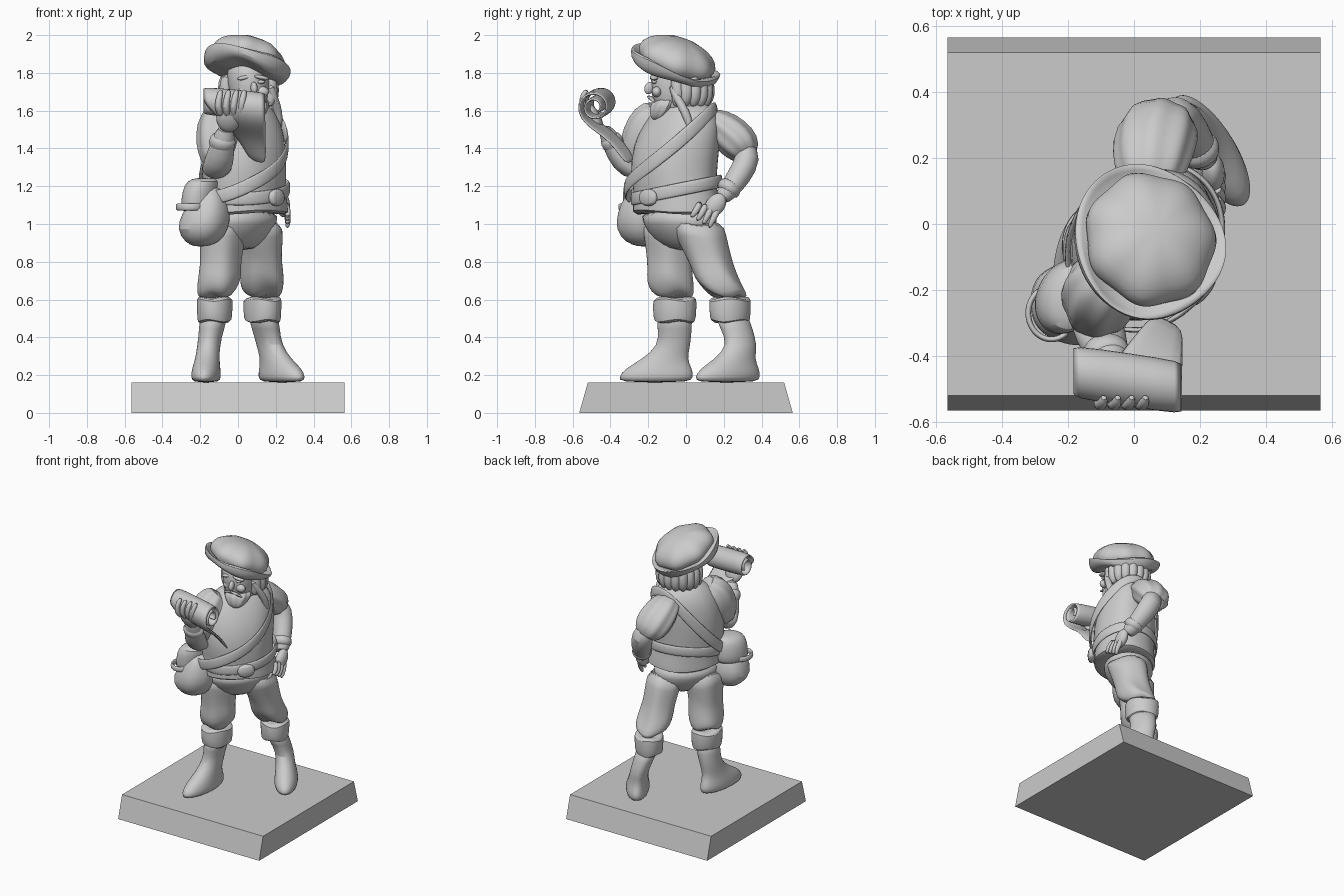
import bpy, bmesh, math
from mathutils import Vector, Euler
from math import sin, cos, pi, radians

cube = bpy.data.objects.get("Cube")
if cube:
    bpy.data.objects.remove(cube)

GREY = (.6, .6, .6, 1)
clay = bpy.data.materials.new("plain_grey")
clay.use_nodes = True
clay.diffuse_color = GREY
clay.node_tree.nodes["Principled BSDF"].inputs["Base Color"].default_value = GREY
TWIST = radians(50)


def finish(name, bm, subdiv=0, thickness=0, angle=50):
    """Turn a bmesh into a smooth shaded, single-colour object."""
    bmesh.ops.recalc_face_normals(bm, faces=bm.faces)
    mesh = bpy.data.meshes.new(name)
    bm.to_mesh(mesh)
    bm.free()
    mesh.materials.append(clay)
    obj = bpy.data.objects.new(name, mesh)
    bpy.context.collection.objects.link(obj)
    if thickness:
        solid = obj.modifiers.new("thickness", 'SOLIDIFY')
        solid.thickness = thickness
        solid.offset = 0
    if subdiv:
        obj.modifiers.new("smooth", 'SUBSURF').levels = subdiv
        obj.modifiers["smooth"].render_levels = subdiv
    bpy.ops.object.select_all(action='DESELECT')
    obj.select_set(True)
    bpy.context.view_layer.objects.active = obj
    bpy.ops.object.shade_smooth_by_angle(angle=radians(angle))
    return obj


def loft(name, rings, yaw=0, follow=False, ribs=0, amp=0, sag=0, sides=24):
    """Skin oval rings (x, y, z, rx, ry), level or square to their path."""
    bm = bmesh.new()
    centres = [Vector(r[:3]) for r in rings]
    loops = []
    for i, (c, ring) in enumerate(zip(centres, rings)):
        u, v = Vector((cos(yaw), sin(yaw), 0)), Vector((-sin(yaw), cos(yaw), 0))
        if follow:
            t = centres[min(i + 1, len(rings) - 1)] - centres[max(i - 1, 0)]
            v = t.cross(Vector((1, 0, 0))).normalized()
            u = v.cross(t).normalized()
        loop = []
        for k in range(sides):
            a = 2 * pi * k / sides
            fold = 1 + amp * cos(ribs * a)
            drop = Vector((0, 0, sag * sin(3 * a + i)))
            loop.append(bm.verts.new(c + (u * ring[3] * cos(a) + v * ring[-1] * sin(a)) * fold + drop))
        loops.append(loop)
    for low, high in zip(loops, loops[1:]):
        for k in range(sides):
            j = (k + 1) % sides
            bm.faces.new((low[k], low[j], high[j], high[k]))
    bm.faces.new(loops[0][::-1])
    bm.faces.new(loops[-1])
    return finish(name, bm, 1)


def ball(name, centre, size, turn=(0, 0, 0)):
    bm = bmesh.new()
    bmesh.ops.create_uvsphere(bm, u_segments=20, v_segments=12, radius=1)
    obj = finish(name, bm)
    obj.location, obj.scale, obj.rotation_euler = centre, size, turn
    return obj


def ribbon(name, points, axis, width, thickness=.02):
    """Closed flat band through points, facing away from a vertical axis."""
    bm = bmesh.new()
    pts = [Vector(p) for p in points]
    pairs = []
    for i, p in enumerate(pts):
        t = pts[(i + 1) % len(pts)] - pts[i - 1]
        out = Vector((p.x - axis[0], p.y - axis[1], 0))
        side = t.cross(out).normalized() * width / 2
        pairs.append([bm.verts.new(p + side), bm.verts.new(p - side)])
    for i, (a, b) in enumerate(pairs):
        c, d = pairs[(i + 1) % len(pairs)]
        bm.faces.new((a, b, d, c))
    return finish(name, bm, 2, thickness)


# Base: block with sloping front and back
bm = bmesh.new()
bmesh.ops.create_cube(bm, size=1)
for v in bm.verts:
    top = v.co.z > 0
    v.co = (v.co.x * 1.13, v.co.y * (1.04 if top else 1.13), .16 if top else 0)
finish("base", bm, angle=20)


# Legs: boot, turned cuff, gathered trousers
def leg(side, sole, ankle, shin, knee, hip, yaw):
    toe = Vector((sin(yaw), -cos(yaw), 0))
    sole, ankle, shin, knee, hip = map(Vector, (sole, ankle, shin, knee, hip))
    instep = sole.lerp(ankle, .5)
    heights = ((0, .07, .19), (.03, .08, .2), (.075, .075, .18))
    rings = [(*(sole + Vector((0, 0, h)) - toe * h * .25), a, b) for h, a, b in heights]
    rings += [(instep.x, instep.y, .285, .064, .118), (*ankle, .06, .085),
              (*ankle.lerp(shin, .5), .066, .09), (*shin, .08, .1)]
    loft(side + "_boot", rings, yaw)
    down, up = shin - Vector((0, 0, .05)), shin + Vector((0, 0, .08))
    loft(side + "_boot_cuff", [(*down, .07, .08), (*down, .092, .112), (*shin, .093, .114),
                               (*up, .1, .12), (*up, .075, .09)], yaw, amp=.02, ribs=3, sag=.008)
    loft(side + "_trouser_leg", [(*up, .078, .09), (*up.lerp(knee, .35), .105, .115), (*knee, .118, .124),
                                 (*knee.lerp(hip, .25), .108, .116), (*knee.lerp(hip, .45), .113, .122),
                                 (*knee.lerp(hip, .7), .12, .132), (*hip, .13, .15)],
         yaw, amp=.03, ribs=5, sag=.014)


leg("right", (-.17, -.165, .16), (-.155, -.06, .36), (-.125, -.06, .53),
    (-.1, -.085, .7), (-.08, -.09, 1.02), radians(-4))
leg("left", (.235, .215, .16), (.165, .3, .36), (.13, .235, .53),
    (.13, .165, .7), (.11, .05, 1.02), radians(32))
loft("trouser_seat", [(.02, -.02, .86, .08, .05), (.02, -.02, .92, .18, .12), (.02, -.03, 1, .22, .165),
                      (.02, -.04, 1.08, .23, .18)], TWIST)

# Jacket body with flared hem and collar
loft("jacket", [(.04, -.05, 1.06, .2, .17), (.04, -.05, 1.05, .268, .22), (.04, -.05, 1.15, .235, .195),
                (.03, -.07, 1.26, .245, .215), (.03, -.05, 1.42, .25, .205), (.03, -.02, 1.54, .23, .17),
                (.04, -.01, 1.61, .175, .13), (.05, -.02, 1.65, .1, .09)], TWIST, ribs=6, amp=.012, sag=.008)
loft("jacket_collar", [(.05, -.02, 1.58, .13, .13), (.05, -.03, 1.67, .12, .12), (.05, -.03, 1.68, .08, .08)], TWIST)

# Belt, buckle and shoulder strap
loop = []
for k in range(20):
    a = 2 * pi * k / 20
    w, d = .253 * cos(a), .214 * sin(a)
    y = -.05 + w * sin(TWIST) + d * cos(TWIST)
    loop.append((.04 + w * cos(TWIST) - d * sin(TWIST), y, 1.19 + y * .2))
ribbon("belt", loop, (.04, -.05), .075)
bm = bmesh.new()
bmesh.ops.create_cube(bm, size=1)
buckle = finish("belt_buckle", bm, 2)
buckle.location, buckle.scale = (.205, -.2, 1.14), (.14, .06, .11)
buckle.rotation_euler = (0, 0, TWIST)
ribbon("shoulder_strap", [(.07, .17, 1.64), (.2, .13, 1.59), (.28, -.03, 1.44), (.235, -.21, 1.3),
                          (.06, -.34, 1.2), (-.12, -.31, 1.13), (-.21, -.16, 1.15), (-.2, 0, 1.28),
                          (-.1, .14, 1.48)], (.02, -.06), .08)

# Satchel, flask and handle
loft("satchel", [(-.2, -.22, .88, .03, .03), (-.19, -.23, .9, .09, .09), (-.19, -.24, .97, .14, .135),
                 (-.17, -.24, 1.06, .13, .125), (-.15, -.24, 1.15, .085, .085), (-.14, -.23, 1.2, .05, .05)],
     ribs=5, amp=.02)
loft("flask", [(-.21, -.22, 1.06, .07, .1), (-.21, -.22, 1.08, .09, .12), (-.2, -.22, 1.18, .09, .12),
               (-.18, -.22, 1.23, .085, .11), (-.17, -.22, 1.245, .05, .06)], radians(-25))
ribbon("flask_handle", [(-.25 + .075 * cos(k * pi / 5), -.27 + .085 * sin(k * pi / 5), 1.09) for k in range(10)],
       (-.25, -.27), .04)

# Left arm: slashed puff sleeve, forearm, hand on hip
loft("left_puff_sleeve", [(.05, .11, 1.57, .08, .05), (.05, .17, 1.53, .11, .085), (.06, .24, 1.47, .125, .105),
                          (.08, .3, 1.41, .12, .1), (.1, .325, 1.35, .075, .065)],
     follow=True, ribs=8, amp=.05, sides=32)
loft("left_forearm", [(.09, .3, 1.42, .06, .06), (.12, .335, 1.35, .075, .07), (.16, .28, 1.25, .07, .065),
                      (.2, .22, 1.17, .054, .052), (.22, .18, 1.13, .045, .04)], follow=True)
loft("left_sleeve_cuff", [(.18, .25, 1.22, .058, .058), (.195, .225, 1.185, .07, .068), (.2, .21, 1.16, .06, .056)],
     follow=True)
ball("left_palm", (.24, .155, 1.1), (.035, .05, .07), (radians(-38), 0, 0))
for k in range(4):
    y, drop = .175 - k * .032, .01 * k
    loft("left_finger", [(.245, y, 1.09 + drop, .021), (.268, y - .03, 1.03 + drop, .019),
                         (.26, y - .055, .975 + drop * 2, .011)], follow=True, sides=8)

# Right arm: puff sleeve, raised forearm, cuff
loft("right_puff_sleeve", [(-.05, -.13, 1.61, .07, .07), (-.09, -.18, 1.56, .115, .11), (-.105, -.22, 1.46, .12, .12),
                           (-.115, -.26, 1.36, .095, .1), (-.12, -.28, 1.3, .06, .06)],
     follow=True, ribs=8, amp=.05, sides=32)
loft("right_forearm", [(-.12, -.24, 1.34, .06, .06), (-.12, -.28, 1.27, .075, .06), (-.1, -.34, 1.33, .08, .065),
                       (-.08, -.39, 1.43, .062, .055), (-.06, -.44, 1.52, .045, .035)], follow=True)
loft("right_sleeve_cuff", [(-.09, -.365, 1.39, .07, .06), (-.08, -.4, 1.45, .075, .062), (-.075, -.41, 1.47, .05, .045)],
     follow=True)
ball("right_palm", (-.05, -.485, 1.56), (.065, .035, .08), (radians(25), 0, 0))
for k in range(4):
    x = -.11 + k * .042
    loft("right_finger", [(x * .8, -.51, 1.57, .02), (x, -.555, 1.62, .021), (x + .015, -.545, 1.69, .018),
                          (x + .02, -.52, 1.71, .01)], follow=True, sides=8)

# Scroll: curled sheet, tapering towards the lower end
profile = []
for k in range(25):
    a, r = radians(180 - (24 - k) * 25), .03 + k * .0022
    profile.append((-.465 + r * cos(-a), 1.635 + r * sin(a)))
profile += [(-.535, 1.58), (-.485, 1.53), (-.41, 1.48), (-.35, 1.42), (-.29, 1.33)]
bm = bmesh.new()
rows = []
for i, (y, z) in enumerate(profile):
    low = max(0, i - 24)
    rows.append([bm.verts.new((-.19 + .34 * s + .05 * low * (1 - s), y + .025 - .05 * s, z + .01 - .03 * s))
                 for s in (0, .5, 1)])
for a, b in zip(rows, rows[1:]):
    for j in range(2):
        bm.faces.new((a[j], a[j + 1], b[j + 1], b[j]))
finish("scroll", bm, 1, .018)

# Head: skull, nose, brows, beard, hair
FACE = radians(12)
loft("head", [(.06, -.06, 1.57, .05, .05), (.06, -.08, 1.62, .085, .085), (.06, -.07, 1.7, .105, .12),
              (.05, -.06, 1.8, .115, .13), (.05, -.05, 1.88, .09, .1)], FACE)
ball("nose", (.085, -.195, 1.72), (.018, .025, .034), (radians(-20), 0, FACE))
for s in (-1, 1):
    ball("cheek", (.08 + s * .05, -.155, 1.7), (.034, .025, .028))
    ball("brow", (.08 + s * .045, -.17, 1.775), (.04, .02, .012), (0, s * .2, FACE))
    ball("eye", (.08 + s * .042, -.168, 1.752), (.02, .013, .01))
    loft("moustache", [(.085, -.195, 1.68, .016), (.08 + s * .04, -.19, 1.67, .02), (.08 + s * .07, -.165, 1.64, .008)],
         sides=8)
loft("beard", [(.085, -.15, 1.545, .02, .02), (.085, -.145, 1.57, .055, .045), (.075, -.115, 1.62, .09, .075),
               (.07, -.1, 1.67, .1, .07)], FACE, ribs=8, amp=.07, sides=32)
for k in range(11):
    a = radians(-20 + k * 22)
    x, y = .055 + .12 * cos(a), -.01 + .12 * sin(a)
    loft("hair_lock", [(x, y, 1.8, .035), (x + .01 * cos(a), y + .01, 1.7, .04),
                       (x + .005 * cos(a), y + .005, 1.65, .032), (x, y, 1.62, .012)], sides=8)
loft("side_braid", [(.17, -.08, 1.74, .02), (.19, -.05, 1.67, .024), (.215, 0, 1.59, .026), (.215, .02, 1.52, .022),
                    (.21, .02, 1.48, .008)], follow=True, sides=8)

# Hat: soft pleated crown over a wavy brim, tilted together
TILT = Euler((radians(-19), radians(14), 0))
crown = loft("hat_crown", [(0, 0, -.03, .13, .13), (0, 0, 0, .195, .205), (0, 0, .05, .205, .215),
                           (0, 0, .1, .18, .185), (0, 0, .14, .11, .11), (0, 0, .15, .03, .03)],
             ribs=7, amp=.035, sides=42)
brim = loft("hat_brim", [(0, 0, -.04, .14, .15), (0, 0, -.045, .2, .21), (0, 0, -.02, .23, .24),
                         (0, 0, .03, .24, .25), (0, 0, .025, .22, .235), (0, 0, -.01, .17, .18)],
            amp=.03, ribs=3, sag=.012, sides=32)
for part in (crown, brim):
    part.location, part.rotation_euler = (.04, -.06, 1.835), TILT
